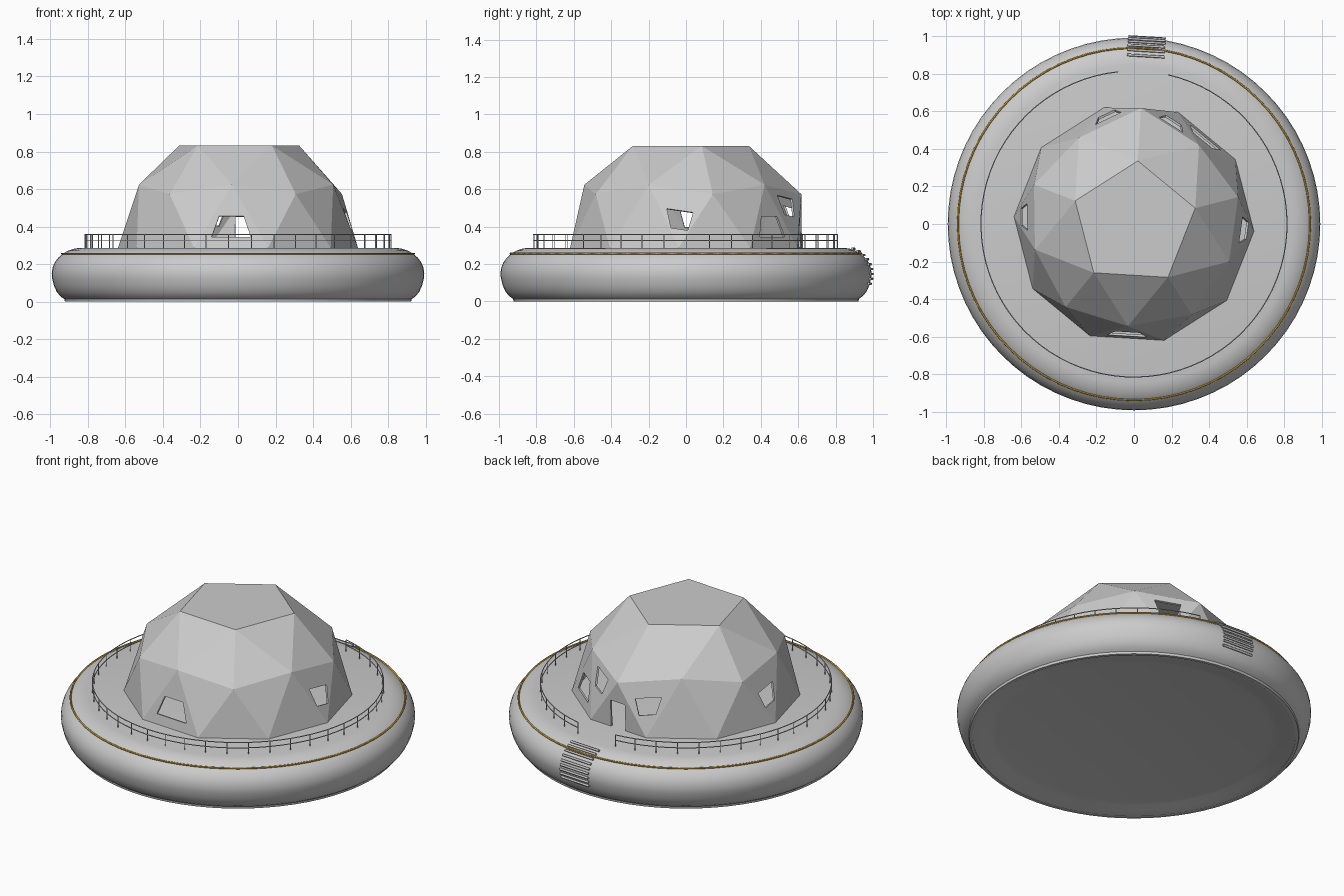
import bpy, bmesh, math
from mathutils import Vector

if "Cube" in bpy.data.objects:
    bpy.data.objects.remove(bpy.data.objects["Cube"])

DECK = 0.287      # deck height
R = 0.64          # dome radius
TURN = 14.5       # dome rotation in degrees
DOOR = 86.5       # azimuth of door, steps and railing gap


def polar(r, deg, z):
    a = math.radians(deg)
    return Vector((r * math.cos(a), r * math.sin(a), z))


def finish(bm, name, smooth=None):
    mesh = bpy.data.meshes.new(name)
    bm.to_mesh(mesh)
    bm.free()
    ob = bpy.data.objects.new(name, mesh)
    bpy.context.collection.objects.link(ob)
    if smooth:
        bpy.ops.object.select_all(action='DESELECT')
        ob.select_set(True)
        bpy.context.view_layer.objects.active = ob
        bpy.ops.object.shade_smooth_by_angle(angle=math.radians(smooth))
    return ob


def lathe(name, profile, steps=72, smooth=32):
    bm = bmesh.new()
    vs = [bm.verts.new((r, 0, z)) for r, z in profile]
    es = [bm.edges.new(p) for p in zip(vs, vs[1:])]
    bmesh.ops.spin(bm, geom=vs + es, axis=(0, 0, 1), cent=(0, 0, 0),
                   angle=math.tau, steps=steps, use_duplicate=False)
    bmesh.ops.remove_doubles(bm, verts=bm.verts, dist=1e-5)
    bmesh.ops.recalc_face_normals(bm, faces=bm.faces)
    return finish(bm, name, smooth)


def tubes(name, paths, radius, cyclic=False):
    cu = bpy.data.curves.new(name, 'CURVE')
    cu.dimensions = '3D'
    cu.bevel_depth = radius
    cu.bevel_resolution = 1
    cu.use_fill_caps = True
    for path in paths:
        sp = cu.splines.new('POLY')
        sp.points.add(len(path) - 1)
        for p, co in zip(sp.points, path):
            p.co = (*co, 1)
        sp.use_cyclic_u = cyclic
    ob = bpy.data.objects.new(name, cu)
    bpy.context.collection.objects.link(ob)
    return ob


# Inflated float ring with flat deck and recessed underside
lathe("float_base", [
    (0, 0.028), (0.77, 0.028), (0.81, 0.022), (0.86, 0.01), (0.905, 0.003),
    (0.905, 0), (0.922, 0), (0.925, 0.014), (0.945, 0.028), (0.965, 0.052),
    (0.98, 0.085), (0.99, 0.125), (0.992, 0.15), (0.988, 0.18), (0.977, 0.208),
    (0.958, 0.234), (0.935, 0.255), (0.905, 0.272), (0.875, 0.282),
    (0.845, DECK), (0, DECK)])

# Coloured rope around the float
rope = tubes("rope", [[polar(0.938, 5 * i, 0.256) for i in range(72)]], 0.005, True)
mat = bpy.data.materials.new("rope_orange")
mat.diffuse_color = (0.65, 0.36, 0.04, 1)
mat.use_nodes = True
mat.node_tree.nodes["Principled BSDF"].inputs["Base Color"].default_value = mat.diffuse_color
rope.data.materials.append(mat)

# Geodesic dome: rings of an icosphere with the cap cut flat
bm = bmesh.new()


def ring_vert(r, deg, z):
    return bm.verts.new(polar(r * R, deg, DECK + z * R))


def pane(b0, b1, apex, t0, t1, w0, w1):
    """Triangle with a trapezoid opening; t = height, w = width fractions."""
    mid, half = (b0.co + b1.co) / 2, (b1.co - b0.co) / 2
    at = lambda t, w: bm.verts.new(mid + (apex.co - mid) * t + half * w)
    h = [at(t0, -w0), at(t0, w0), at(t1, w1), at(t1, -w1)]
    if t0 > 0:
        bm.faces.new((b0, b1, h[1], h[0]))
        bm.faces.new((b1, apex, h[2], h[1]))
        bm.faces.new((b0, h[0], h[3], apex))
    else:
        bm.faces.new((b1, apex, h[2], h[1]))
        bm.faces.new((apex, b0, h[0], h[3]))
    bm.faces.new((apex, h[3], h[2]))


top = [ring_vert(0.526, TURN + 72 * i, 0.851) for i in range(5)]
mid = [ring_vert(*((0.894, TURN + 36 * i, 0.447) if i % 2 == 0 else
                   (0.851, TURN + 36 * i, 0.526))) for i in range(10)]
low = [ring_vert(1, TURN - 18 + 36 * i, 0) for i in range(10)]
# the door panel stands upright
mid[2].co = polar(0.618, DOOR, mid[2].co.z)

bm.faces.new(top)
for i in range(5):
    a, b, c = mid[2 * i], mid[2 * i + 1], mid[(2 * i + 2) % 10]
    n = top[(i + 1) % 5]
    bm.faces.new((top[i], a, b))
    bm.faces.new((top[i], b, n))
    bm.faces.new((n, b, c))

# Openings in the lower row: upright and inverted panels by index
window = (0.17, 0.5, 0.53, 0.33)
up = {1: window, 7: window, 2: (0, 0.57, 0.26, 0.26)}
down = {0: (0.36, 0.68, 0.41, 0.26), 2: (0.13, 0.45, 0.41, 0.26),
        3: (0.3, 0.6, 0.41, 0.26), 5: (0.36, 0.66, 0.41, 0.26)}
for i in range(10):
    tri = (low[i], low[(i + 1) % 10], mid[i])
    if i in up:
        pane(*tri, *up[i])
    else:
        bm.faces.new(tri)
    tri = (mid[i], mid[i - 1], low[i])
    if i in down:
        pane(*tri, *down[i])
    else:
        bm.faces.new(tri)
bmesh.ops.recalc_face_normals(bm, faces=bm.faces)
if top[0].link_faces[0].normal.z < 0:
    bmesh.ops.reverse_faces(bm, faces=bm.faces)
dome = finish(bm, "dome_shell")
shell = dome.modifiers.new("thickness", 'SOLIDIFY')
shell.thickness = 0.012
shell.offset = -1

# Deck railing with a gap in front of the door
posts = 40
span = [DOOR + 9.5 + i * 341 / posts for i in range(posts + 1)]
tubes("railing_posts", [[polar(0.815, d, DECK - 0.005), polar(0.815, d, 0.358)]
                        for d in span], 0.0028)
fine = [DOOR + 9.5 + i * 341 / (posts * 2) for i in range(posts * 2 + 1)]
tubes("railing_rails", [[polar(0.815, d, z) for d in fine]
                        for z in (0.325, 0.358)], 0.0028)

# Boarding rungs wrapped over the side of the float
side = polar(0.1, DOOR - 90, 0)
rungs = [(0.897, 0.281), (0.925, 0.268), (0.95, 0.248), (0.97, 0.225), (0.984, 0.199),
         (0.992, 0.173), (0.995, 0.147), (0.993, 0.121), (0.985, 0.095)]
tubes("boarding_rungs", [[polar(r, DOOR - 0.5, z) - side, polar(r, DOOR - 0.5, z) + side]
                         for r, z in rungs], 0.007)
